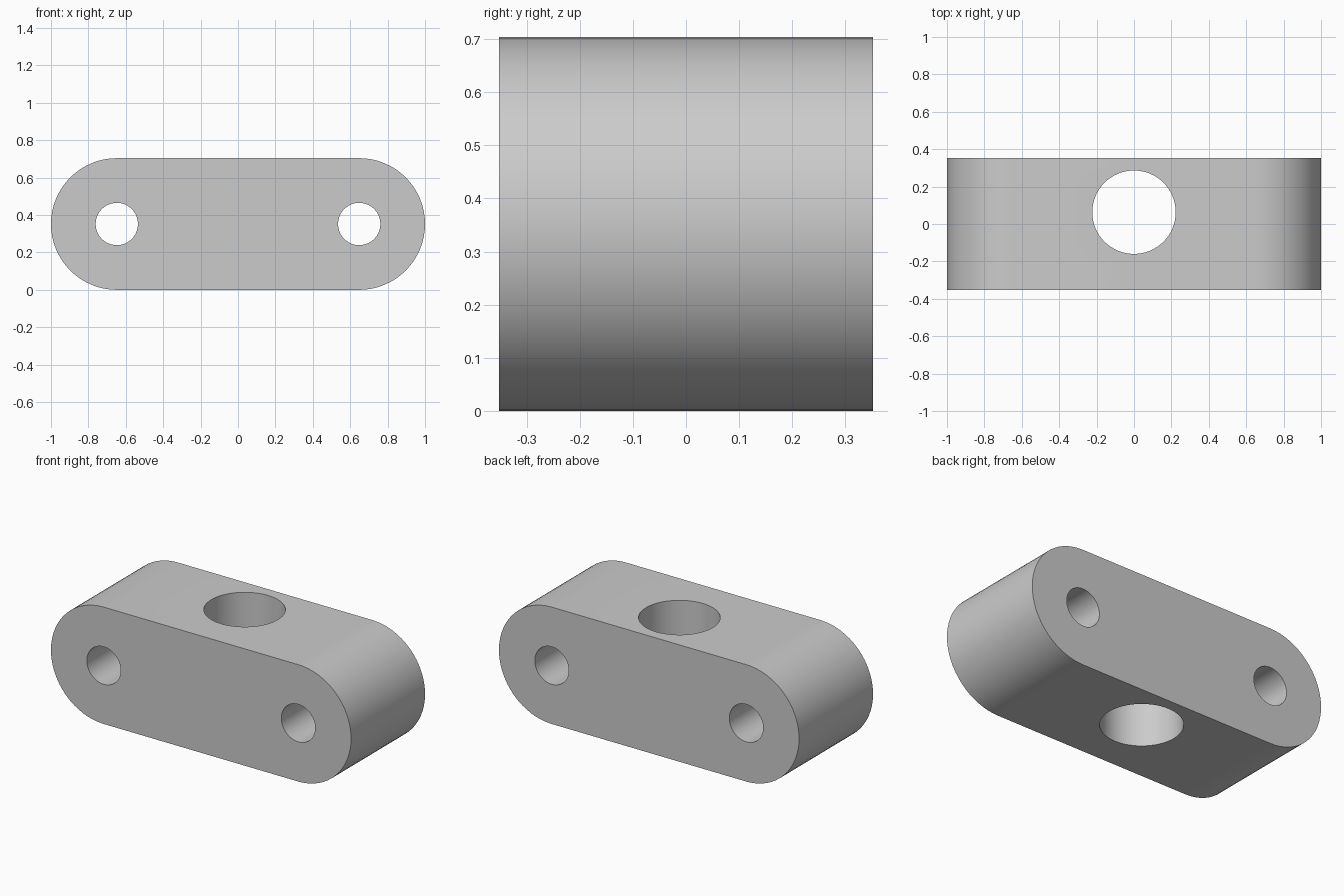
import bpy, bmesh
from math import pi, sin, cos

if "Cube" in bpy.data.objects:
    bpy.data.objects.remove(bpy.data.objects["Cube"])

R = 0.352            # end radius (half height)
CX = 1.0 - R         # end centre offset
DEPTH = 0.704
SEG = 32             # segments per half round

# Rounded-end block: stadium profile in xz, extruded along y
profile = []
for side, start in ((1, -pi / 2), (-1, pi / 2)):
    for i in range(SEG + 1):
        a = start + pi * i / SEG
        profile.append((side * CX + R * cos(a), -DEPTH / 2, R + R * sin(a)))

bm = bmesh.new()
face = bm.faces.new([bm.verts.new(p) for p in profile])
ext = bmesh.ops.extrude_face_region(bm, geom=[face])
verts = [v for v in ext["geom"] if isinstance(v, bmesh.types.BMVert)]
bmesh.ops.translate(bm, verts=verts, vec=(0, DEPTH, 0))
bmesh.ops.recalc_face_normals(bm, faces=bm.faces)
mesh = bpy.data.meshes.new("link_block")
bm.to_mesh(mesh)
bm.free()
block = bpy.data.objects.new("link_block", mesh)
bpy.context.collection.objects.link(block)


def drill(name, radius, location, rotation=(0, 0, 0)):
    """Cut a through hole with a cylinder, then remove the cutter."""
    bpy.ops.mesh.primitive_cylinder_add(vertices=64, radius=radius, depth=1.2,
                                        location=location, rotation=rotation)
    cutter = bpy.context.object
    cutter.name = name
    cutter.hide_render = True
    mod = block.modifiers.new(name, "BOOLEAN")
    mod.operation = "DIFFERENCE"
    mod.solver = "EXACT"
    mod.object = cutter
    bpy.context.view_layer.objects.active = block
    bpy.ops.object.modifier_apply(modifier=mod.name)
    bpy.data.objects.remove(cutter, do_unlink=True)


# Two pin holes front to back, one larger offset hole top to bottom
for x in (-CX, CX):
    drill("pin_hole", 0.113, (x, 0, R), (pi / 2, 0, 0))
drill("centre_hole", 0.223, (0, 0.063, R))

# Smooth the round walls, keep rims sharp
bpy.ops.object.select_all(action="DESELECT")
block.select_set(True)
bpy.context.view_layer.objects.active = block
bpy.ops.object.shade_smooth_by_angle(angle=pi / 6)
